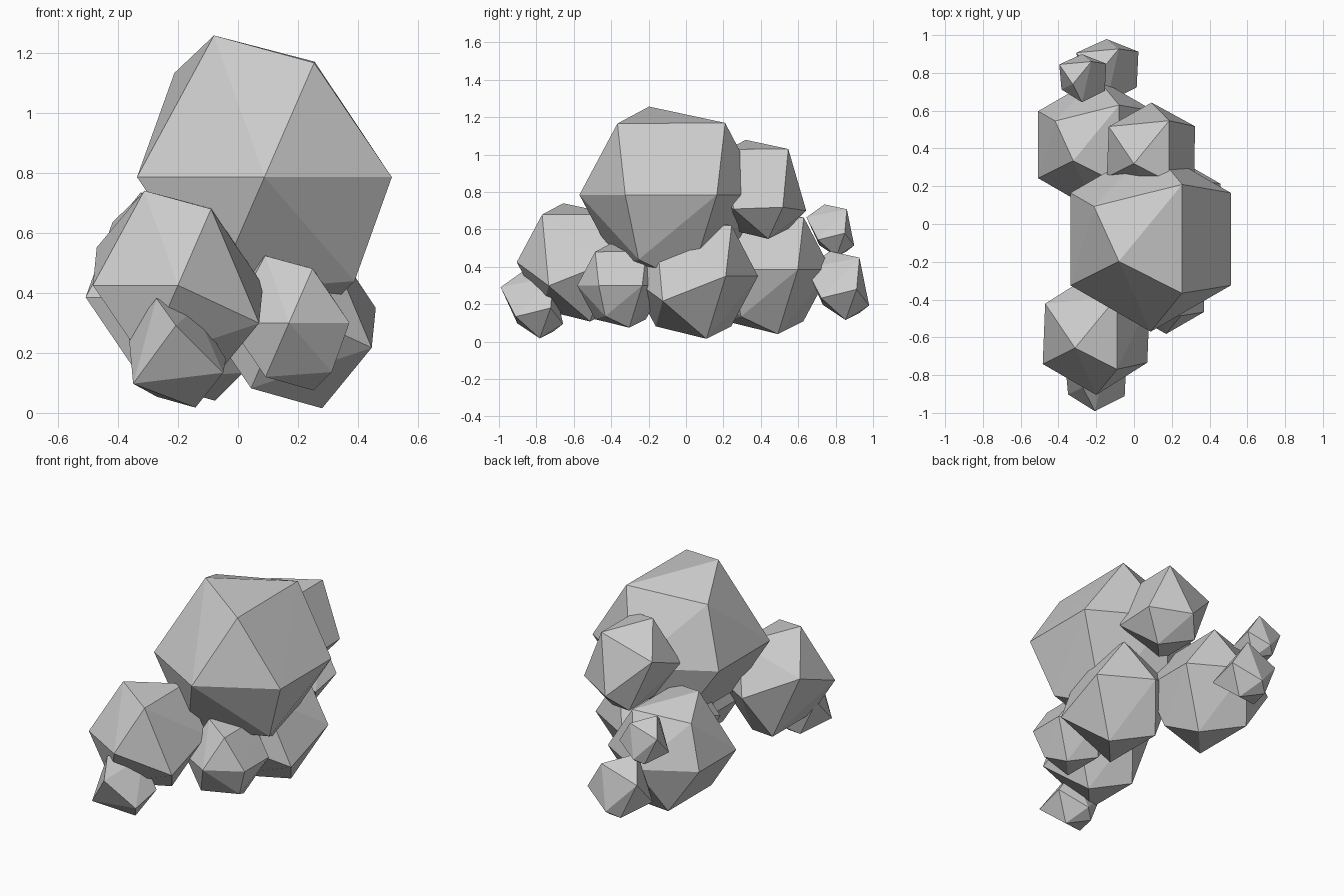
import bpy, bmesh
from math import sin, cos, radians
from mathutils import Vector

if "Cube" in bpy.data.objects:
    bpy.data.objects.remove(bpy.data.objects["Cube"])


def direction(azimuth, elevation, radius):
    a, e = radians(azimuth), radians(elevation)
    return Vector((cos(a) * cos(e), sin(a) * cos(e), sin(e))) * radius


def rock(name, centre, size, belt):
    """Faceted boulder: six belt corners (given as elevations) plus crown and base corners."""
    corners = []
    # belt, starting at 30 degrees
    for i, e in enumerate(belt):
        corners.append((30 + 60 * i, e, 1.03 if e else 1.0))
    # crown
    corners += [(215, 66.5, 1.05), (60, 49, 1.04)]
    if belt[4] <= 0:
        corners.append((300, 49, 1.03))
    if belt[2] == 0:
        corners.append((150, 45, 1.0))
    # base
    corners += [(30, -67.5, 1.05), (120, -49, 1.03)]
    if belt[3] >= 0:
        corners.append((240, -49, 1.03))
    if belt[5] == 0:
        corners.append((330, -45, 1.0))

    bm = bmesh.new()
    for c in corners:
        bm.verts.new(direction(*c) * size)
    bmesh.ops.convex_hull(bm, input=bm.verts[:])
    bmesh.ops.recalc_face_normals(bm, faces=bm.faces[:])
    mesh = bpy.data.meshes.new(name)
    bm.to_mesh(mesh)
    bm.free()
    ob = bpy.data.objects.new(name, mesh)
    ob.location = centre
    bpy.context.collection.objects.link(ob)


EVEN = (0, 0, 0, 0, 0, 0)
TILTED = (0, 0, 22, 0, 0, -22)
STEEP = (-20, -24, 22, 0, 0, -22)
PEBBLE = (-6, -33, 20, -32, 28, -20)

# large and medium boulders
rock("main_boulder", (0.088, -0.08, 0.785), 0.49, EVEN)
rock("rear_left_boulder", (-0.2, 0.42, 0.385), 0.355, EVEN)
rock("front_right_boulder", (0.17, -0.35, 0.30), 0.232, EVEN)
rock("front_left_boulder", (-0.2, -0.578, 0.425), 0.327, TILTED)
rock("centre_base_boulder", (0.16, 0.04, 0.35), 0.345, TILTED)
rock("rear_upper_boulder", (0.093, 0.385, 0.815), 0.274, STEEP)

# small stones at both ends
rock("front_stone", (-0.207, -0.82, 0.20), 0.188, PEBBLE)
rock("rear_low_stone", (-0.145, 0.815, 0.30), 0.19, PEBBLE)
rock("rear_high_stone", (-0.275, 0.775, 0.595), 0.144, PEBBLE)
